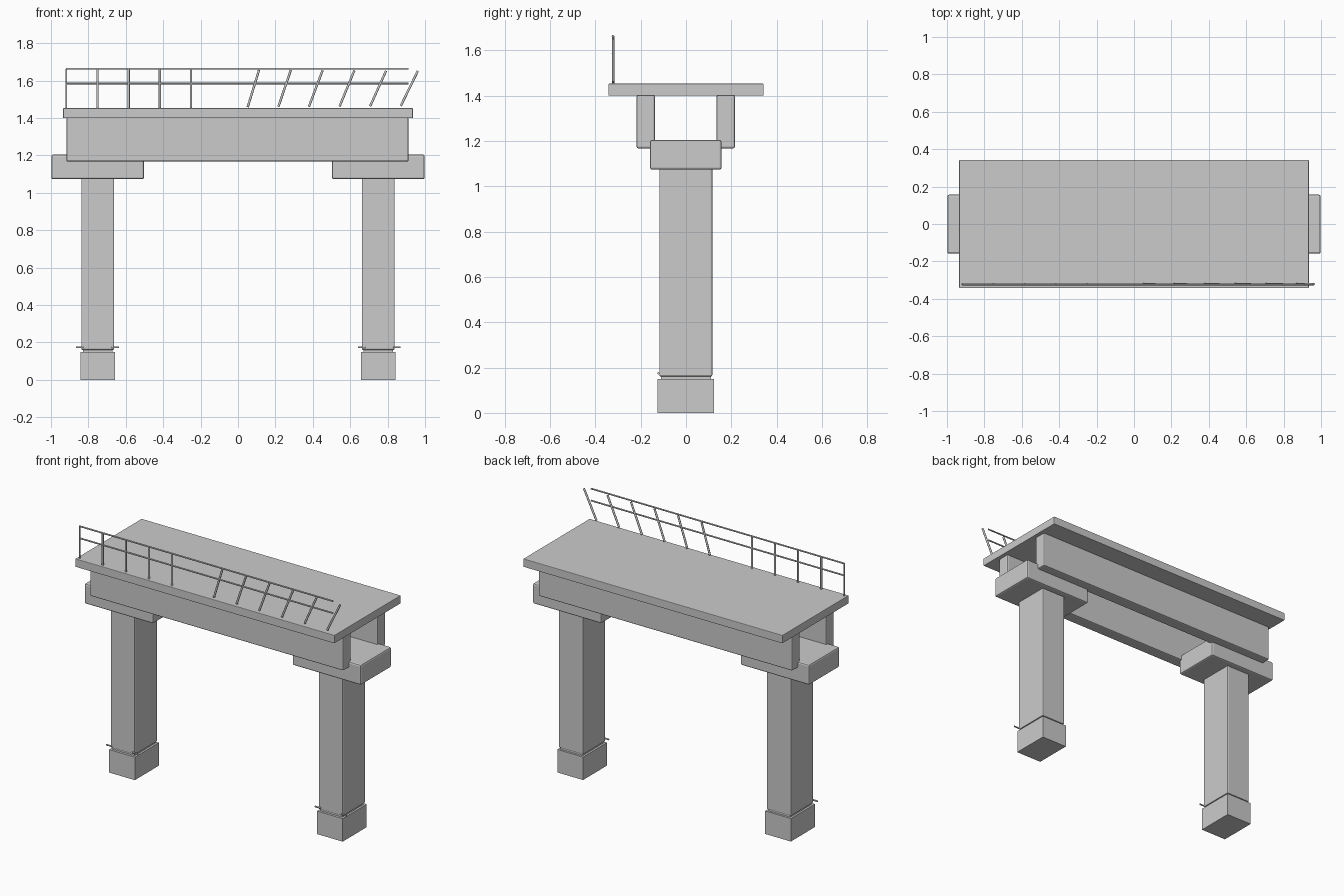
import bpy
from math import radians

if "Cube" in bpy.data.objects:
    bpy.data.objects.remove(bpy.data.objects["Cube"])


def box(name, x, y, z, bevel=0.0):
    """Box from (min, max) ranges, with optional softened edges."""
    size = [r[1] - r[0] for r in (x, y, z)]
    mid = [(r[0] + r[1]) / 2 for r in (x, y, z)]
    bpy.ops.mesh.primitive_cube_add(size=1, location=mid)
    ob = bpy.context.object
    ob.name = name
    ob.scale = size
    bpy.ops.object.transform_apply(location=False, rotation=False, scale=True)
    if bevel:
        mod = ob.modifiers.new("bevel", "BEVEL")
        mod.width = bevel
        mod.segments = 2
    return ob


def rod(name, centre, length, radius, rot=(0, 0, 0)):
    bpy.ops.mesh.primitive_cylinder_add(vertices=10, radius=radius, depth=length,
                                        location=centre, rotation=rot)
    ob = bpy.context.object
    ob.name = name
    bpy.ops.object.shade_smooth_by_angle(angle=radians(40))
    return ob


# Deck slab and the two girders under it
box("deck_slab", (-0.935, 0.935), (-0.342, 0.342), (1.40, 1.453), 0.003)
for side, y0, y1 in (("front", -0.218, -0.137), ("back", 0.134, 0.216)):
    box(side + "_girder", (-0.917, 0.912), (y0, y1), (1.167, 1.402), 0.008)

# Piers: footing, worn neck, column, cap and exposed reinforcement stubs
for side, s in (("left", -1), ("right", 1)):
    cx = 0.75 * s
    box(side + "_footing", (cx - 0.093, cx + 0.093), (-0.125, 0.123), (0, 0.15))
    box(side + "_neck", (cx - 0.08, cx + 0.08), (-0.11, 0.11), (0.14, 0.18))
    box(side + "_column", (cx - 0.088, cx + 0.088), (-0.118, 0.116), (0.16, 1.085), 0.007)
    box(side + "_cap", (cx - 0.248, cx + 0.248), (-0.159, 0.157), (1.073, 1.205), 0.01)
    for dx in (-0.088, 0.1):
        rod(side + "_rebar_stub", (cx + dx + (-0.007 if s < 0 else 0), -0.122, 0.175),
            0.04, 0.005, (0, radians(90), 0))

# Railing: two long rails
for name, z in (("top_rail", 1.663), ("middle_rail", 1.585)):
    rod(name, (-0.004, -0.323, z), 1.83, 0.005, (0, radians(90), 0))

# Posts: upright on the left, one missing, increasingly bent on the right
for k in range(12):
    if k == 5:
        continue
    lean = 0 if k < 5 else 17 + (k - 6) * 1.8
    rod("railing_post", (-0.918 + 0.1667 * k, -0.321, 1.558), 0.208,
        0.005 if k == 0 else 0.0065, (0, radians(lean), 0))
